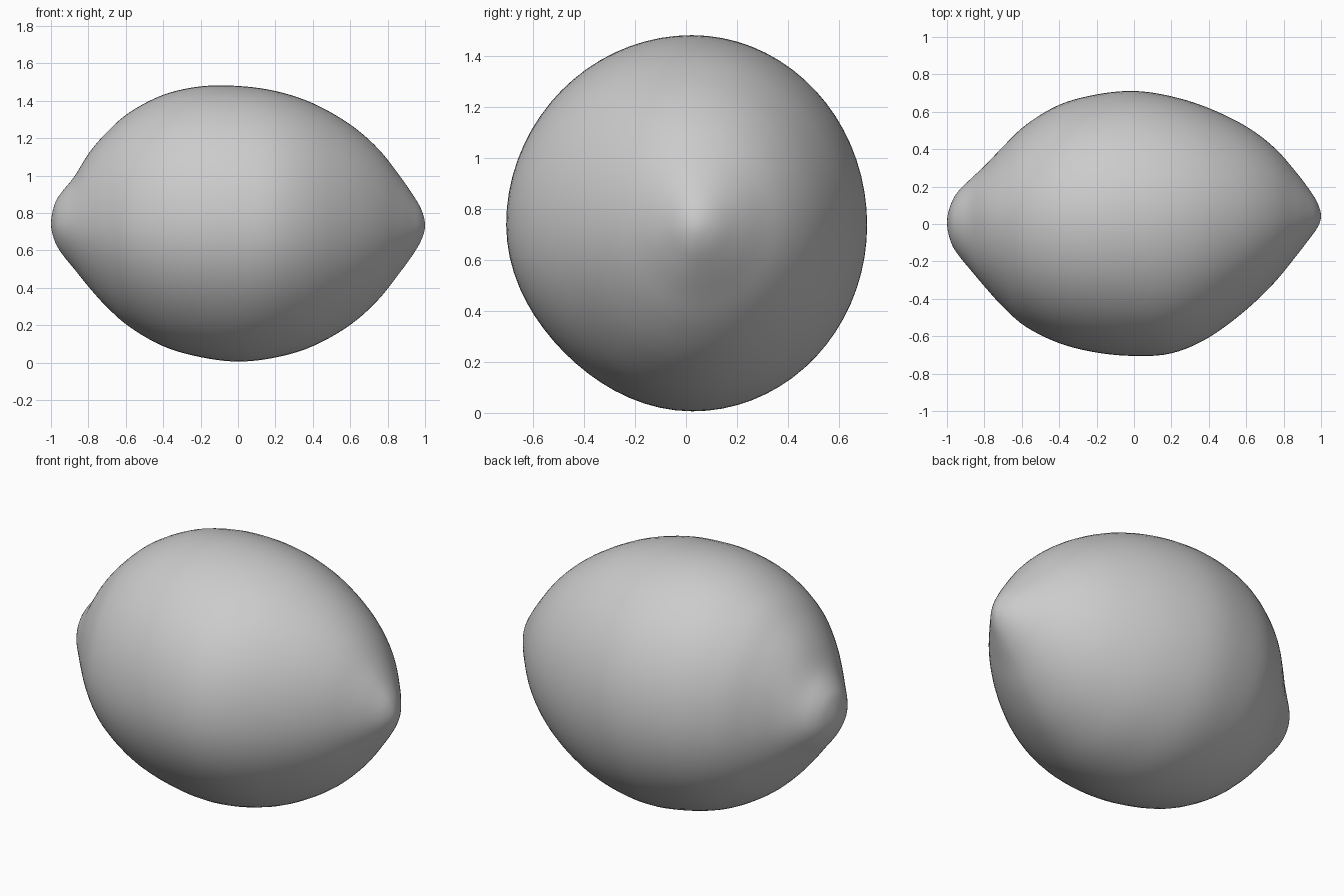
import bpy, bmesh, math
from mathutils import Vector

if "Cube" in bpy.data.objects:
    bpy.data.objects.remove(bpy.data.objects["Cube"])

# Stations along the fruit: x, top z, bottom z, back y, front y
stations = [
    (-1.0, .74, .74, .01, .01),
    (-.98, .85, .65, .105, -.095),
    (-.94, .915, .58, .175, -.165),
    (-.875, .995, .50, .24, -.245),
    (-.795, 1.125, .40, .315, -.34),
    (-.7, 1.235, .295, .415, -.445),
    (-.58, 1.34, .19, .53, -.55),
    (-.4, 1.435, .085, .64, -.64),
    (-.2, 1.48, .027, .695, -.69),
    (0, 1.482, .003, .714, -.708),
    (.2, 1.455, .025, .685, -.695),
    (.4, 1.39, .085, .622, -.61),
    (.6, 1.275, .2, .523, -.46),
    (.75, 1.145, .335, .41, -.315),
    (.86, 1.005, .475, .285, -.18),
    (.93, .905, .57, .195, -.09),
    (.98, .82, .655, .115, -.02),
    (1.0, .735, .735, .04, .04),
]


def to_row(s):
    """x, axis y, axis z, then the four radii: up, down, back, front."""
    x, top, bottom, back, front = s
    cy, cz = .025 + .015 * x, .738 - .003 * x
    if top == bottom:
        return Vector((x, cy, cz, 0, 0, 0, 0))
    return Vector((x, cy, cz, top - cz, cz - bottom, back - cy, cy - front))


rows = [to_row(s) for s in stations]


def mirrored(r):
    return Vector((r[0], r[1], r[2], -r[3], -r[4], -r[5], -r[6]))


# Mirrored end rows give rounded tips
rows = [mirrored(rows[1])] + rows + [mirrored(rows[-2])]


def spline(a, b, c, d, t):
    return .5 * (2 * b + (c - a) * t + (2 * a - 5 * b + 4 * c - d) * t * t
                 + (3 * b - a - 3 * c + d) * t ** 3)


STEPS, SIDES = 5, 72
fine = [spline(*rows[i:i + 4], k / STEPS)
        for i in range(len(rows) - 3) for k in range(STEPS)]

# Skin of the fruit: rings of four joined quarter ellipses
bm = bmesh.new()
rings = []
for x, cy, cz, up, down, back, front in fine[1:]:
    ring = []
    for j in range(SIDES):
        a = 2 * math.pi * j / SIDES
        c, s = math.cos(a), math.sin(a)
        flat = 1 - .03 * (2 * c * s) ** 2 if c < 0 and s < 0 else 1
        ring.append(bm.verts.new((x, cy + flat * c * (back if c > 0 else front),
                                  cz + flat * s * (up if s > 0 else down))))
    rings.append(ring)
tips = [bm.verts.new(rows[i][:3]) for i in (1, -2)]
for j in range(SIDES):
    k = (j + 1) % SIDES
    for r0, r1 in zip(rings, rings[1:]):
        bm.faces.new((r0[j], r0[k], r1[k], r1[j]))
    bm.faces.new((tips[0], rings[0][k], rings[0][j]))
    bm.faces.new((tips[1], rings[-1][j], rings[-1][k]))

# Even out small ripples between stations
for _ in range(3):
    bmesh.ops.smooth_vert(bm, verts=[v for r in rings for v in r], factor=.5,
                          use_axis_x=False, use_axis_y=True, use_axis_z=True)
bmesh.ops.recalc_face_normals(bm, faces=bm.faces)
for f in bm.faces:
    f.smooth = True

mesh = bpy.data.meshes.new("lemon")
bm.to_mesh(mesh)
bm.free()
lemon = bpy.data.objects.new("lemon", mesh)
bpy.context.collection.objects.link(lemon)
